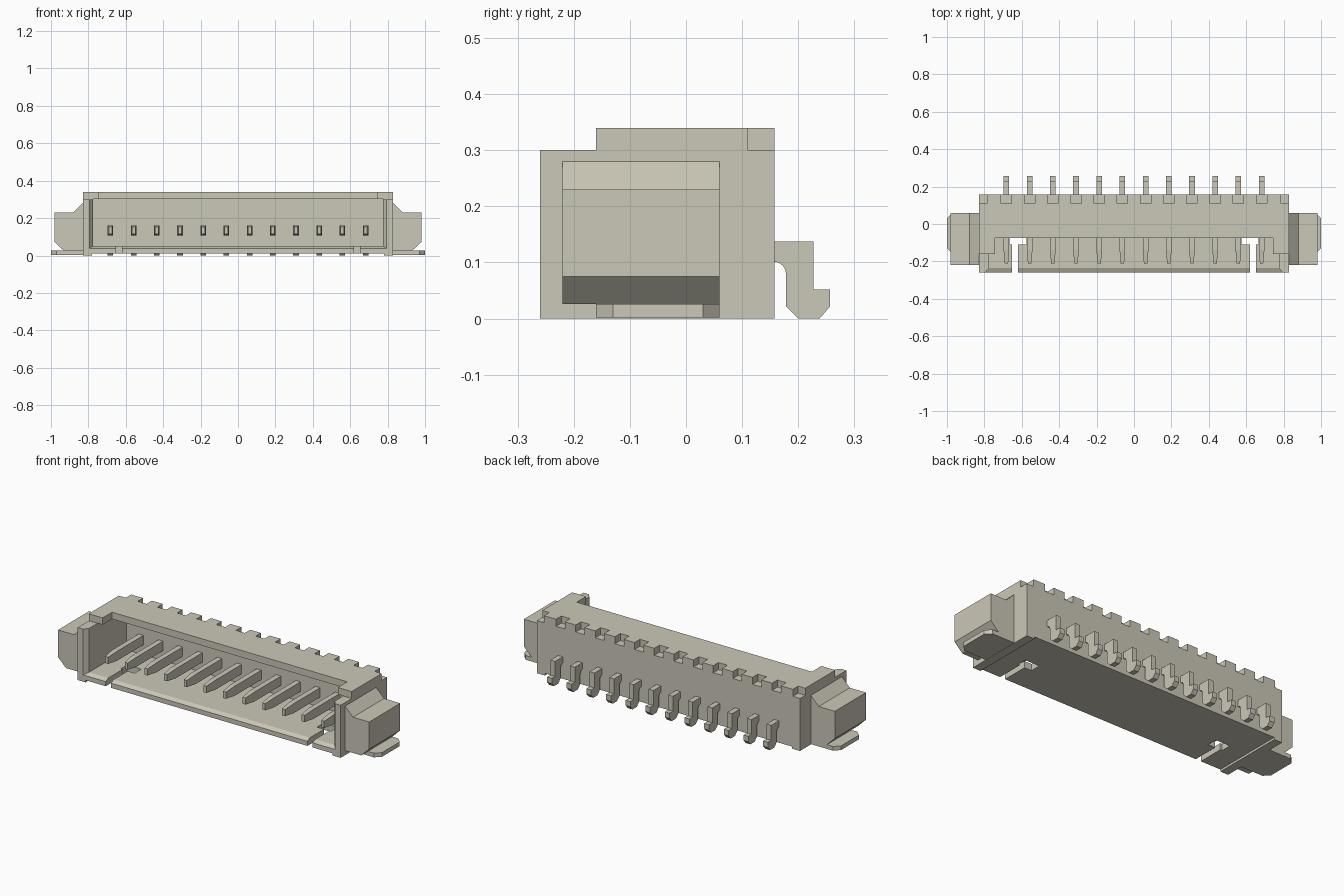
import bpy, bmesh, math

old = bpy.data.objects.get("Cube")
if old:
    bpy.data.objects.remove(old, do_unlink=True)

mat = bpy.data.materials.new("warm grey")
mat.use_nodes = True
COLOR = (0.60, 0.58, 0.48, 1)
mat.diffuse_color = COLOR
mat.node_tree.nodes["Principled BSDF"].inputs["Base Color"].default_value = COLOR


def make(name, bm):
    bmesh.ops.recalc_face_normals(bm, faces=bm.faces[:])
    me = bpy.data.meshes.new(name)
    bm.to_mesh(me)
    bm.free()
    me.materials.append(mat)
    ob = bpy.data.objects.new(name, me)
    bpy.context.collection.objects.link(ob)
    return ob


def loft(name, ring_a, ring_b):
    """Closed solid between two matching outlines."""
    bm = bmesh.new()
    a = [bm.verts.new(p) for p in ring_a]
    b = [bm.verts.new(p) for p in ring_b]
    n = len(a)
    bm.faces.new(a)
    bm.faces.new(b[::-1])
    for i in range(n):
        j = (i + 1) % n
        bm.faces.new((a[i], b[i], b[j], a[j]))
    return make(name, bm)


def rect(x0, x1, z0, z1, y):
    return [(x0, y, z0), (x1, y, z0), (x1, y, z1), (x0, y, z1)]


def box(name, x0, x1, y0, y1, z0, z1):
    return loft(name, rect(x0, x1, z0, z1, y0), rect(x0, x1, z0, z1, y1))


def cut(target, cutter):
    cutter.hide_render = True
    mod = target.modifiers.new("cut", "BOOLEAN")
    mod.operation = "DIFFERENCE"
    mod.solver = "EXACT"
    mod.object = cutter
    bpy.context.view_layer.objects.active = target
    bpy.ops.object.modifier_apply(modifier=mod.name)
    bpy.data.objects.remove(cutter, do_unlink=True)


PINS = [(i - 5.5) * 0.124 for i in range(12)]

# Housing: block with a cavity, open front and stepped roof
housing = box("housing", -0.83, 0.83, -0.26, 0.158, 0, 0.34)
cut(housing, box("front_step", -1, 1, -0.4, -0.16, 0.30, 0.5))
cut(housing, box("roof_opening", -0.742, 0.742, -0.3, -0.075, 0.2, 0.5))
cut(housing, box("cavity", -0.775, 0.775, -0.3, 0.10, 0.05, 0.301))
cut(housing, loft("mouth_bevel", rect(-0.799, 0.799, 0.036, 0.35, -0.265),
                  rect(-0.774, 0.774, 0.051, 0.35, -0.234)))
cut(housing, box("underside", -0.78, 0.78, -0.3, 0.2, -0.1, 0.012))

# Roof notches above each pin and at both rear corners
for x in PINS + [-0.8325, 0.8325]:
    w = 0.028 if abs(x) < 0.8 else 0.0475
    cut(housing, box("notch", x - w, x + w, 0.11, 0.2, 0.30, 0.4))

# Floor slots with wider inner ends
for s in (-1, 1):
    for a, b, y0, y1 in ((0.62, 0.653, -0.3, -0.10), (0.575, 0.665, -0.11, -0.05)):
        x0, x1 = sorted((s * a, s * b))
        cut(housing, box("slot", x0, x1, y0, y1, -0.1, 0.1))

# Contacts: tapered blade inside, bent solder tail behind
arc = [(0.157 + 0.021 * math.cos(t), 0.080 + 0.021 * math.sin(t))
       for t in (math.radians(d) for d in range(0, 91, 15))]
tail = [(0.15, 0.137), (0.227, 0.137), (0.227, 0.052), (0.257, 0.052),
        (0.257, 0.022), (0.238, 0), (0.2, 0), (0.178, 0.022)] + arc + [(0.15, 0.101)]
for i, x in enumerate(PINS, 1):
    h = 0.015
    box(f"contact_blade_{i}", x - h, x + h, -0.14, 0.105, 0.107, 0.161)
    loft(f"contact_tip_{i}", rect(x - 0.009, x + 0.009, 0.115, 0.153, -0.21),
         rect(x - h, x + h, 0.107, 0.161, -0.14))
    loft(f"contact_tail_{i}", [(x - h, y, z) for y, z in tail],
         [(x + h, y, z) for y, z in tail])

# Side ears and their flat solder plates
ear = [(0.82, 0.28), (0.83, 0.28), (0.88, 0.23), (0.982, 0.23),
       (0.982, 0.075), (0.932, 0.026), (0.82, 0.026)]
plate = [(0.82, -0.16), (0.97, -0.16), (1, -0.13), (1, 0.03),
         (0.97, 0.06), (0.82, 0.06)]
for side, s in (("right", -1), ("left", 1)):
    loft(side + "_ear", [(s * x, -0.22, z) for x, z in ear],
         [(s * x, 0.06, z) for x, z in ear])
    loft(side + "_solder_plate", [(s * x, y, 0.002) for x, y in plate],
         [(s * x, y, 0.026) for x, y in plate])
